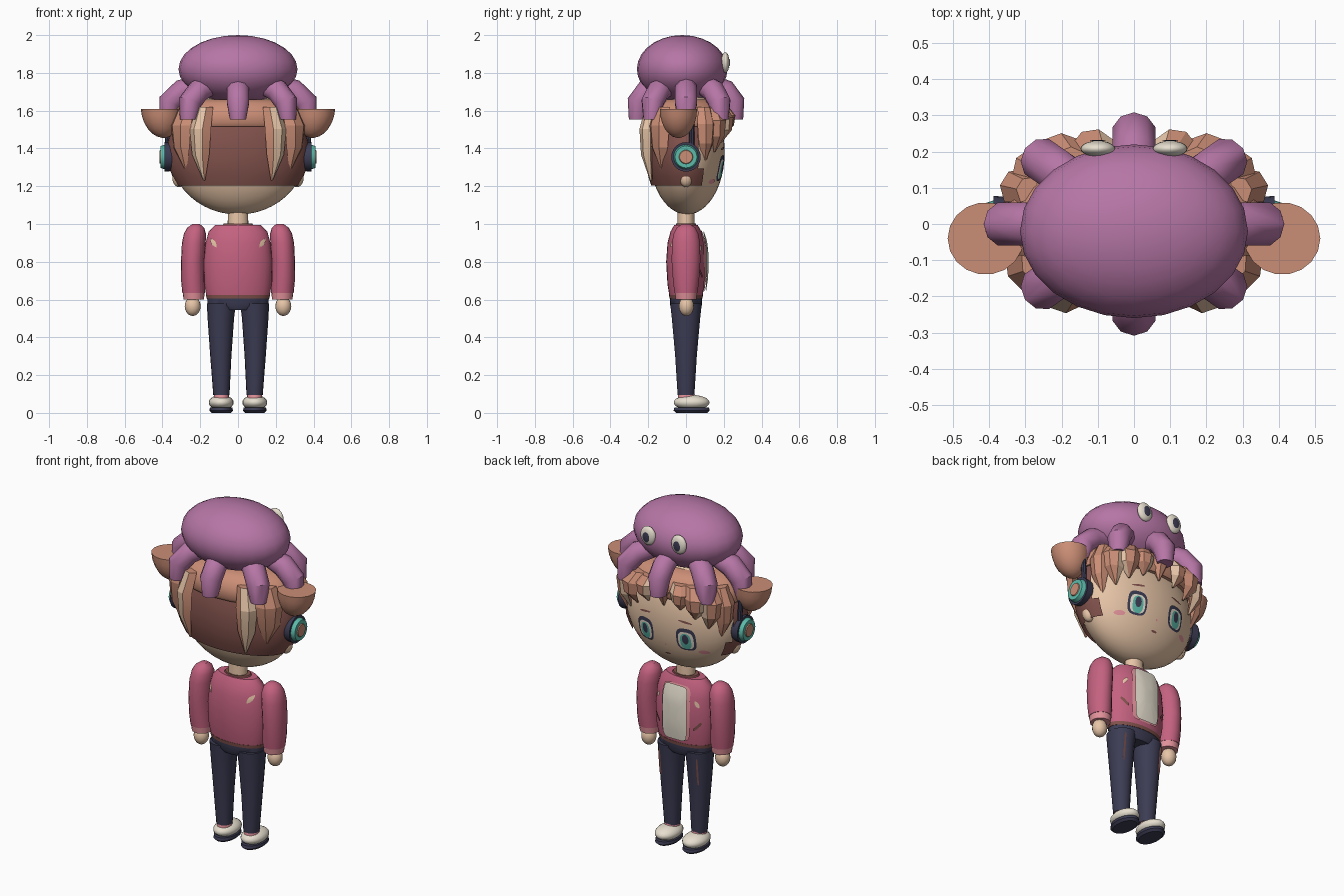
import bpy, bmesh, math
from mathutils import Vector

if "Cube" in bpy.data.objects:
    bpy.data.objects.remove(bpy.data.objects["Cube"])


def material(name, rgb):
    lin = [((c / 255 + 0.055) / 1.055) ** 2.4 for c in rgb] + [1]
    m = bpy.data.materials.new(name)
    m.use_nodes = True
    m.diffuse_color = lin
    m.node_tree.nodes["Principled BSDF"].inputs["Base Color"].default_value = lin
    return m


PURPLE = material("purple", (182, 118, 166))
PINK = material("rose", (196, 98, 128))
HAIR = material("ginger", (203, 142, 118))
BROWN = material("dark brown", (130, 82, 76))
SKIN = material("skin", (232, 198, 168))
NAVY = material("navy", (60, 60, 84))
TEAL = material("teal", (92, 186, 170))
WHITE = material("cream white", (236, 228, 212))
BLUSH = material("light pink", (226, 146, 154))
SIDES = ((1, "left"), (-1, "right"))


def finish(name, bm, mats, angle=40):
    bmesh.ops.recalc_face_normals(bm, faces=bm.faces)
    me = bpy.data.meshes.new(name)
    bm.to_mesh(me)
    bm.free()
    ob = bpy.data.objects.new(name, me)
    bpy.context.collection.objects.link(ob)
    for m in mats:
        me.materials.append(m)
    for o in bpy.context.selected_objects:
        o.select_set(False)
    ob.select_set(True)
    bpy.context.view_layer.objects.active = ob
    bpy.ops.object.shade_smooth_by_angle(angle=math.radians(angle))
    return ob


def skin_rings(bm, rings, caps=True):
    rows = [[bm.verts.new(p) for p in r] for r in rings]
    n = len(rows[0])
    for a, b in zip(rows, rows[1:]):
        for i in range(n):
            bm.faces.new((a[i], a[(i + 1) % n], b[(i + 1) % n], b[i]))
    if caps:
        bm.faces.new(rows[0])
        bm.faces.new(rows[-1])


def loft(name, mat, rings, n=20, caps=True, keep=None):
    """Stack of horizontal ellipses (z, cx, cy, rx, ry)."""
    bm = bmesh.new()
    turn = [2 * math.pi * i / n for i in range(n)]
    skin_rings(bm, [[(cx + rx * math.cos(a), cy + ry * math.sin(a), z) for a in turn]
                    for z, cx, cy, rx, ry in rings], caps)
    if keep:
        drop = [f for f in bm.faces if not keep(f.calc_center_median())]
        bmesh.ops.delete(bm, geom=drop, context="FACES")
    return finish(name, bm, [mat])


def tube(name, mat, path, radii, n=20, flat_end=False):
    path = [Vector(p) for p in path]
    rings = []
    for i, p in enumerate(path):
        t = (path[min(i + 1, len(path) - 1)] - path[max(i - 1, 0)]).normalized()
        if flat_end and i == len(path) - 1:
            t = Vector((0, 0, -1))
        u = t.cross(Vector((-path[0].y, path[0].x, 0)) if flat_end else Vector((0, 1, 0))).normalized()
        v = t.cross(u)
        rings.append([p + radii[i] * (u * math.cos(a) + v * math.sin(a))
                      for a in (2 * math.pi * k / n for k in range(n))])
    bm = bmesh.new()
    skin_rings(bm, rings)
    return finish(name, bm, [mat])


def ball(name, mat, loc, rad, seg=20, rows=12):
    bm = bmesh.new()
    bmesh.ops.create_uvsphere(bm, u_segments=seg, v_segments=rows, radius=1)
    for v in bm.verts:
        v.co = Vector(loc) + Vector([c * r for c, r in zip(v.co, rad)])
    return finish(name, bm, [mat], 60)


def patch(name, mat, centre, size, surface, power=1.0, tilt=0.0, n=20):
    """Thin plate in x,z laid on the surface y(x, z)."""
    bm = bmesh.new()
    rings = []
    for k in (1, 0.66, 0.33):
        ring = []
        for i in range(n):
            a = 2 * math.pi * (i + 0.5) / n
            c, s = math.cos(a), math.sin(a)
            u = k * size[0] * math.copysign(abs(c) ** power, c)
            w = k * size[1] * math.copysign(abs(s) ** power, s)
            x = centre[0] + u * math.cos(tilt) - w * math.sin(tilt)
            z = centre[1] + u * math.sin(tilt) + w * math.cos(tilt)
            ring.append((x, surface(x, z), z))
        rings.append(ring)
    skin_rings(bm, rings, False)
    bm.faces.new([v for v in bm.verts][-n:])
    ob = finish(name, bm, [mat])
    return ob


# Head
HX, HY, HZ, HC = 0.36, 0.20, 0.33, 1.38


def face_at(offset):
    return lambda x, z: 0.005 + (HY + offset) * math.sqrt(max(0, 1 - (x / HX) ** 2 - ((z - HC) / HZ) ** 2))


ball("head", SKIN, (0, 0.005, HC), (HX, HY, HZ), 40, 24)
loft("neck", SKIN, [(0.97, 0, 0, 0.056, 0.046), (1.08, 0, 0, 0.052, 0.044)])
patch("nose", BLUSH, (0, 1.235), (0.006, 0.006), face_at(0.004))
patch("mouth", BROWN, (0, 1.175), (0.018, 0.006), face_at(0.004))
for s, side in SIDES:
    ball(side + "_ear", SKIN, (s * 0.312, 0, 1.245), (0.036, 0.036, 0.05), 16, 10)
    x = s * 0.13
    patch(side + "_eye_outline", NAVY, (x, 1.295), (0.056, 0.068), face_at(0.004), 0.65)
    patch(side + "_eye_white", WHITE, (x, 1.29), (0.044, 0.052), face_at(0.006), 0.65)
    patch(side + "_iris", TEAL, (x, 1.285), (0.031, 0.048), face_at(0.008), 0.8)
    patch(side + "_pupil", NAVY, (x, 1.298), (0.018, 0.030), face_at(0.010))
    patch(side + "_eyebrow", BROWN, (x, 1.40), (0.04, 0.006), face_at(0.004), 1, -s * 0.15)
    patch(side + "_blush", BLUSH, (s * 0.215, 1.225), (0.028, 0.013), face_at(0.004))

# Hair: dark shell behind, ginger crown
shell = []
for i in range(9):
    z = 1.205 + i * 0.045
    f = math.sqrt(1 - ((z - HC) / HZ) ** 2)
    shell.append((z, 0, 0, (HX + 0.01) * f + 0.006, (HY + 0.01) * f + 0.006))
loft("back_hair", BROWN, shell, 40, False, lambda c: c.y < 0.08)
loft("hair_crown", HAIR, [(1.515, 0, 0, 0.355, 0.208), (1.535, 0, 0, 0.362, 0.222), (1.59, 0, 0, 0.35, 0.218),
                          (1.64, 0, 0, 0.30, 0.19), (1.66, 0, 0, 0.22, 0.14)], 24)


def strand(name, angle, s, width, tip, light=(), reach=1.0, top=1.62):
    """Tapered, ridged lock hanging from the crown."""
    a = math.radians(angle)
    c, d = math.cos(a), math.sin(a)
    base = Vector((0.335 * math.copysign(abs(c) ** 0.75, c), 0.215 * math.copysign(abs(d) ** 0.75, d), 0))
    out = Vector((c / 0.335, d / 0.215, 0)).normalized()
    along = Vector((-out.y, out.x, 0))
    rings = []
    for t, f, w, th in ((0, 0.92, 0.75, 0.03), (0.3, 1.0 * reach, 1, 0.035), (0.65, 0.99 * reach, 0.8, 0.03),
                        (1, 0.94, 0.08, 0.006)):
        p = base * f + Vector((0, 0, top + (tip - top) * t))
        w *= width / 2
        ring = (p + along * w, p + along * w * 0.4 + out * th, p - along * w * 0.4 + out * th,
                p - along * w, p - out * th)
        rings.append([(s * q.x, q.y, q.z) for q in ring])
    bm = bmesh.new()
    skin_rings(bm, rings)
    bm.faces.ensure_lookup_table()
    for i in range(15):
        bm.faces[i].material_index = int(i % 5 in light)
    return finish(name, bm, [HAIR, SKIN], 20)


LOCKS = (("temple_lock", 22, 0.11, 1.32, (), 1.04), ("side_fringe", 42, 0.13, 1.38, (0,), 1.06),
         ("outer_fringe", 60, 0.14, 1.43, (2,), 1.08), ("inner_fringe", 77, 0.12, 1.47, (0,), 1.06),
         ("back_lock", -62, 0.12, 1.23, (0, 1), 1.05), ("back_side_lock", -33, 0.15, 1.29, (), 1.03))
for s, side in SIDES:
    for name, angle, width, tip, light, reach in LOCKS:
        strand(side + "_" + name, angle, s, width, tip, light, reach)
    # Half-bowl buns with a shallow lid
    loft(side + "_bun", HAIR, [(1.61 - 0.155 * math.sin(t), s * (0.41 - 0.012 * t), -0.04,
                                0.105 * math.cos(t), 0.10 * math.cos(t))
                               for t in (0, 0.25, 0.5, 0.75, 1.0, 1.25, 1.5)]
         + [], 18)
    # Headphones
    for part, mat, x0, x1, r0, r1 in (("cushion", NAVY, 0.345, 0.388, 0.074, 0.078),
                                      ("ring", TEAL, 0.386, 0.410, 0.066, 0.058),
                                      ("cap", HAIR, 0.408, 0.415, 0.038, 0.034)):
        # Path starts off the axis of the frame vector, so it runs straight along x
        tube(side + "_headphone_" + part, mat, [(s * x0, 0, 1.355), (s * x1, 0, 1.355)], (r0, r1), 24)
tube("centre_fringe", HAIR, [(0.01, 0.19, 1.60), (0.0, 0.215, 1.56), (0.0, 0.205, 1.47)], (0.04, 0.045, 0.004), 6)
tube("headphone_band", NAVY, [(x, 0.03, z) for x, z in
                              ((-0.37, 1.40), (-0.378, 1.55), (-0.35, 1.67), (-0.2, 1.73), (0.2, 1.73),
                               (0.35, 1.67), (0.378, 1.55), (0.37, 1.40))], [0.014] * 8, 8)

# Octopus hat
ball("octopus_body", PURPLE, (0, -0.02, 1.82), (0.315, 0.24, 0.18), 24, 14)
for k in range(8):
    a = k * math.pi / 4
    tube("tentacle_%d" % (k + 1), PURPLE,
         [(f * 0.36 * math.cos(a), f * 0.25 * math.sin(a), z)
          for f, z in ((0.55, 1.735), (0.82, 1.705), (1.0, 1.645), (1.03, 1.553))],
         (0.055, 0.062, 0.062, 0.045), 10, True)
for s, side in SIDES:
    ball(side + "_octopus_eye", WHITE, (s * 0.10, 0.208, 1.855), (0.048, 0.022, 0.055), 20, 12)
    patch(side + "_octopus_pupil", NAVY, (s * 0.10, 1.852), (0.022, 0.03),
          lambda x, z, s=s: 0.209 + 0.024 * math.sqrt(max(0, 1 - ((x - s * 0.1) / 0.048) ** 2
                                                         - ((z - 1.855) / 0.055) ** 2)))

# Torso
TORSO = [(0.62, 0, 0, 0.168, 0.088), (0.68, 0, 0, 0.178, 0.098), (0.80, 0, 0, 0.183, 0.105),
         (0.90, 0, 0, 0.172, 0.098), (0.96, 0, 0, 0.155, 0.082), (0.995, 0, 0, 0.12, 0.062)]
loft("jacket", PINK, TORSO, 28)
loft("jacket_hem", BROWN, [(0.605, 0, 0, 0.166, 0.087), (0.625, 0, 0, 0.170, 0.090)], 28)
loft("collar", BROWN, [(0.985, 0, 0, 0.085, 0.056), (1.003, 0, 0, 0.075, 0.052)], 20)


def torso_at(offset, sign=1):
    def surface(x, z):
        for lo, hi in zip(TORSO, TORSO[1:]):
            if z <= hi[0] or hi is TORSO[-1]:
                t = min(1, max(0, (z - lo[0]) / (hi[0] - lo[0])))
                rx, ry = (lo[i] + (hi[i] - lo[i]) * t for i in (3, 4))
                return sign * (ry * math.sqrt(max(0, 1 - (x / rx) ** 2)) + offset)
    return surface


patch("jacket_edge", BLUSH, (0, 0.805), (0.09, 0.16), torso_at(0.008), 0.3, 0, 28)
patch("shirt_front", WHITE, (0, 0.805), (0.078, 0.158), torso_at(0.017), 0.3, 0, 28)
for s, side in SIDES:
    patch(side + "_back_mark", SKIN, (s * 0.13, 0.90), (0.012, 0.028), torso_at(0.007, -1), 1.4, -s * 0.6)
    patch(side + "_pocket", BROWN, (s * 0.128, 0.74), (0.007, 0.03), torso_at(0.007), 0.6, -s * 0.7)
    patch(side + "_chest_mark", SKIN, (s * 0.125, 0.87), (0.009, 0.022), torso_at(0.007), 1.2, s * 0.5)

# Arms, legs and shoes
for s, side in SIDES:
    loft(side + "_sleeve", PINK, [(z, s * x, 0, rx, ry) for z, x, rx, ry in (
        (0.635, 0.235, 0.060, 0.062), (0.70, 0.239, 0.062, 0.070), (0.80, 0.240, 0.062, 0.077),
        (0.90, 0.234, 0.063, 0.076), (0.95, 0.228, 0.058, 0.066), (0.98, 0.224, 0.045, 0.05),
        (1.0, 0.222, 0.02, 0.022))], 18)
    loft(side + "_cuff", BLUSH, [(0.60, s * 0.234, 0, 0.054, 0.055), (0.638, s * 0.235, 0, 0.058, 0.060)], 18)
    ball(side + "_hand", SKIN, (s * 0.24, 0.002, 0.565), (0.042, 0.040, 0.052), 16, 10)
    loft(side + "_leg", NAVY, [(0.095, s * 0.088, 0, 0.043, 0.045), (0.30, s * 0.091, 0, 0.056, 0.058),
                               (0.50, s * 0.091, 0, 0.070, 0.076), (0.58, s * 0.088, 0, 0.077, 0.085)], 18)
    patch(side + "_trouser_seam", BROWN, (s * 0.122, 0.47), (0.006, 0.08),
          lambda x, z: 0.069 + (z - 0.47) * 0.10, 0.5)
    loft(side + "_sock", BLUSH, [(0.07, s * 0.088, 0.005, 0.042, 0.05), (0.105, s * 0.088, 0.002, 0.038, 0.042)], 16)
    ball(side + "_shoe", WHITE, (s * 0.089, 0.03, 0.055), (0.066, 0.095, 0.040), 20, 12)
    loft(side + "_sole", NAVY, [(0.0, s * 0.089, 0.03, 0.050, 0.082), (0.012, s * 0.089, 0.03, 0.062, 0.096),
                                (0.028, s * 0.089, 0.03, 0.060, 0.092)], 20)
loft("hips", NAVY, [(0.545, 0, 0, 0.10, 0.072), (0.57, 0, 0, 0.160, 0.084), (0.612, 0, 0, 0.164, 0.085)], 28)
